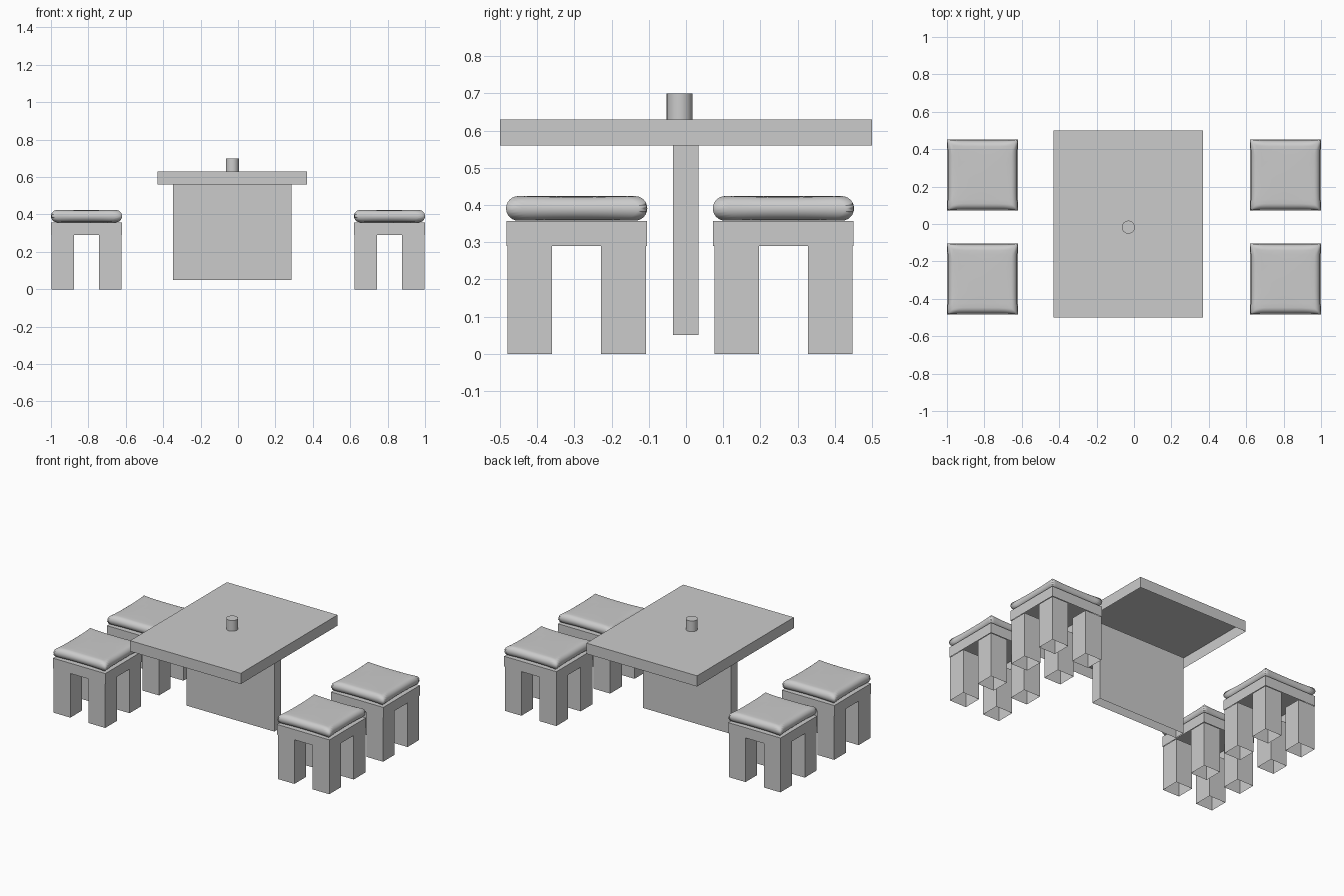
import bpy, bmesh, math

if "Cube" in bpy.data.objects:
    bpy.data.objects.remove(bpy.data.objects["Cube"])


def add_object(name, bm):
    bmesh.ops.recalc_face_normals(bm, faces=bm.faces[:])
    mesh = bpy.data.meshes.new(name)
    bm.to_mesh(mesh)
    bm.free()
    obj = bpy.data.objects.new(name, mesh)
    bpy.context.collection.objects.link(obj)
    return obj


def open_box(name, x0, x1, y0, y1, z0, z1):
    """Box without its underside."""
    bm = bmesh.new()
    bmesh.ops.create_cube(bm, size=1)
    bottom = [f for f in bm.faces if f.normal.z < -0.9]
    for v in bm.verts:
        v.co = (x0 if v.co.x < 0 else x1,
                y0 if v.co.y < 0 else y1,
                z0 if v.co.z < 0 else z1)
    mesh = bpy.data.meshes.new(name)
    bmesh.ops.delete(bm, geom=bottom, context='FACES_ONLY')
    bm.to_mesh(mesh)
    bm.free()
    obj = bpy.data.objects.new(name, mesh)
    bpy.context.collection.objects.link(obj)
    return obj


def cushion(name, cx, cy, cz, half, thick):
    """Soft square pad: concentric square rings follow a rounded edge profile."""
    r = thick / 2
    profile = [(0, r), (0.4 * half, r), (0.7 * half, r)]
    for i in range(7):
        a = math.radians(90 - 15 * i)
        profile.append((half - r + r * math.cos(a), r * math.sin(a)))
    n = len(profile) - 1
    bm = bmesh.new()
    for side in (1, -1):
        grid = {}
        for i in range(-n, n + 1):
            for j in range(-n, n + 1):
                ring = max(abs(i), abs(j))
                w, h = profile[ring]
                u, v = (i / ring, j / ring) if ring else (0, 0)
                # edges pinch in and dip slightly between the corners
                t = min(abs(u), abs(v))
                pinch = 0.006 * (1 - t ** 4) * w / half
                x = u * (w - pinch)
                y = v * (w - pinch)
                dip = 0.003 * (1 - t * t) * (w / half) ** 2 * h / r
                grid[i, j] = bm.verts.new((cx + x, cy + y, cz + side * (h - dip)))
        for i in range(-n, n):
            for j in range(-n, n):
                bm.faces.new((grid[i, j], grid[i + 1, j],
                              grid[i + 1, j + 1], grid[i, j + 1]))
    bmesh.ops.remove_doubles(bm, verts=bm.verts[:], dist=1e-5)
    for f in bm.faces:
        f.smooth = True
    return add_object(name, bm)


def stool(cx, cy):
    h = 0.189
    open_box("stool_frame", cx - h, cx + h, cy - h, cy + h, 0.29, 0.357)
    # four square legs, set in slightly from the frame
    for sx in (-1, 1):
        for sy in (-1, 1):
            lx, ly = cx + sx * 0.126, cy + sy * 0.126
            open_box("stool_leg", lx - 0.06, lx + 0.06,
                     ly - 0.06, ly + 0.06, 0, 0.29)
    cushion("seat_cushion", cx, cy, 0.391, 0.19, 0.066)


# Table
open_box("table_top", -0.43, 0.37, -0.5, 0.5, 0.56, 0.63)
open_box("table_pedestal", -0.347, 0.287, -0.035, 0.033, 0.05, 0.56)

# Small round peg on the table
bpy.ops.mesh.primitive_cylinder_add(vertices=24, radius=0.035, depth=0.07,
                                    location=(-0.03, -0.017, 0.665))
bpy.context.object.name = "table_peg"
bpy.ops.object.shade_smooth_by_angle()

# Stools, two on each side
for x in (-0.81, 0.81):
    for y in (-0.294, 0.262):
        stool(x, y)
